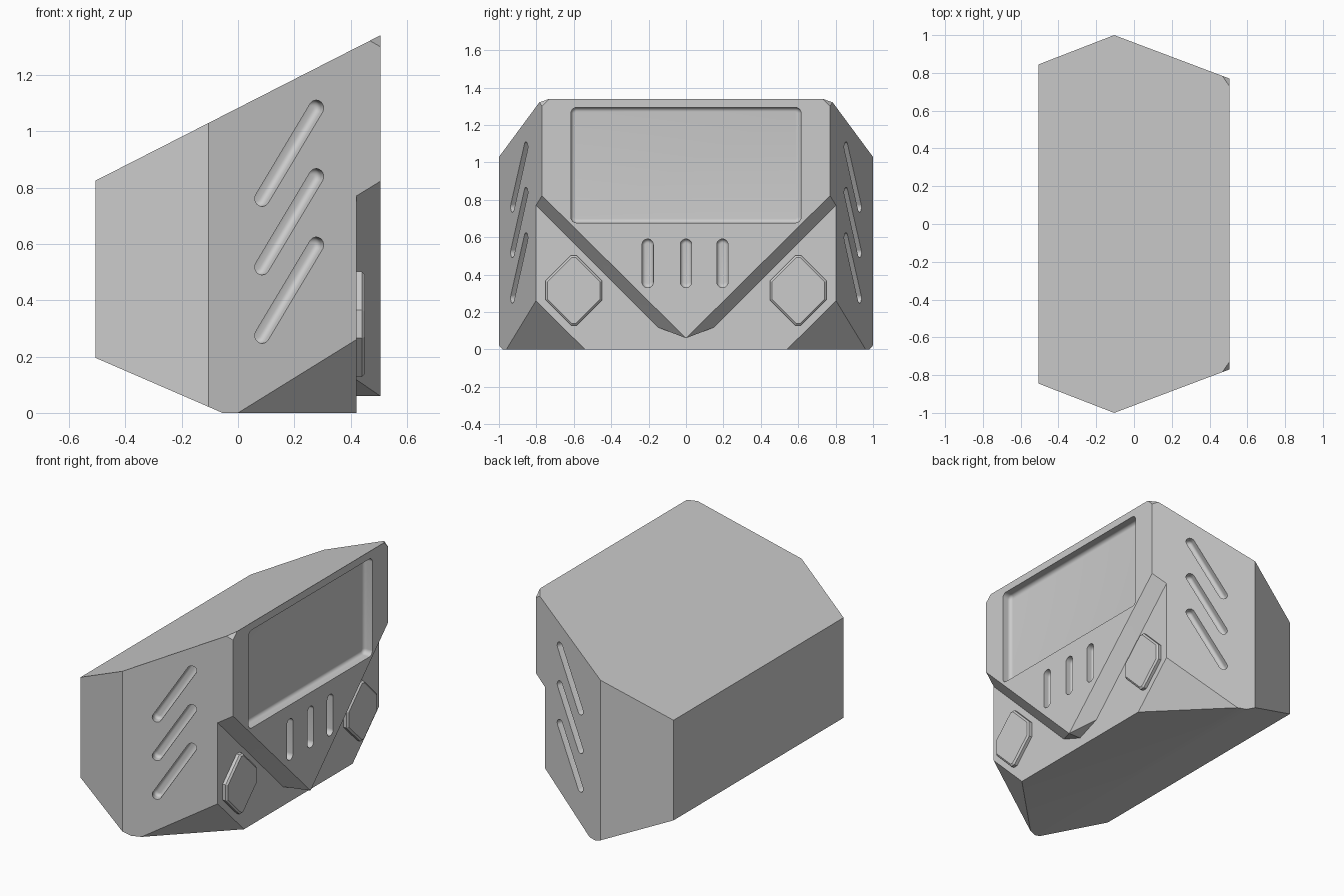
import bpy, bmesh, math
from mathutils import Matrix, Vector

if "Cube" in bpy.data.objects:
    bpy.data.objects.remove(bpy.data.objects["Cube"])

grey = bpy.data.materials.new("plain_grey")
grey.use_nodes = True
grey.diffuse_color = (0.6, 0.6, 0.6, 1)
grey.node_tree.nodes["Principled BSDF"].inputs["Base Color"].default_value = (0.6, 0.6, 0.6, 1)

FRONT_X, RECESS_X = 0.505, 0.42


def side_y(x):
    """Half width of the tapering casing at depth x."""
    return 1 - (x + 0.105) * 0.377


def top_z(x):
    return 1.34 + (x - FRONT_X) * 0.51


def make_object(name, bm):
    bmesh.ops.recalc_face_normals(bm, faces=bm.faces)
    mesh = bpy.data.meshes.new(name)
    bm.to_mesh(mesh)
    bm.free()
    mesh.materials.append(grey)
    obj = bpy.data.objects.new(name, mesh)
    bpy.context.collection.objects.link(obj)
    return obj


def loft(bm, rings, matrix):
    """Skin a stack of (outline, height) rings and cap both ends."""
    loops = [[bm.verts.new(matrix @ Vector((x, y, h))) for x, y in pts] for pts, h in rings]
    for a, b in zip(loops, loops[1:]):
        for i in range(len(a)):
            j = (i + 1) % len(a)
            bm.faces.new((a[i], a[j], b[j], b[i]))
    bm.faces.new(loops[0])
    bm.faces.new(loops[-1])


def clip(bm, point, normal):
    """Slice off everything on the normal's side and close the cut."""
    bmesh.ops.bisect_plane(bm, geom=bm.verts[:] + bm.edges[:] + bm.faces[:], dist=1e-5,
                           plane_co=point, plane_no=normal, clear_outer=True)
    bmesh.ops.holes_fill(bm, edges=[e for e in bm.edges if e.is_boundary], sides=0)


def rounded_rect(w, h, r, steps=8):
    pts = []
    for k, (sx, sy) in enumerate([(1, 1), (-1, 1), (-1, -1), (1, -1)]):
        for i in range(steps + 1):
            t = (k + i / steps) * math.pi / 2
            pts.append((sx * (w - r) + r * math.cos(t), sy * (h - r) + r * math.sin(t)))
    return pts


def pocket(bm, matrix, w, h, r, depth, fillet):
    """Cutter for a rounded pocket with a filleted floor."""
    rings = [(rounded_rect(w, h, r), 0.05)]
    for i in range(7):
        t = i / 6 * math.pi / 2
        inset = fillet * (1 - math.cos(t))
        rings.append((rounded_rect(w - inset, h - inset, r - inset),
                      fillet - depth - fillet * math.sin(t)))
    loft(bm, rings, matrix)


def frame(origin, up, normal):
    right = up.cross(normal)
    m = Matrix((right, up, normal)).transposed().to_4x4()
    m.translation = origin
    return m


def on_front(x, y, z):
    return frame(Vector((x, y, z)), Vector((0, 0, 1)), Vector((1, 0, 0)))


def boolean(target, tool, operation):
    mod = target.modifiers.new(operation.lower(), "BOOLEAN")
    mod.object, mod.operation, mod.solver = tool, operation, "EXACT"
    bpy.context.view_layer.objects.active = target
    bpy.ops.object.modifier_apply(modifier=mod.name)
    bpy.data.objects.remove(tool)


# Casing: tapered plan, sloping top, undercut back, chamfered lower corners
plan = [(-0.505, -0.845), (-0.105, -1), (RECESS_X, -side_y(RECESS_X)),
        (RECESS_X, side_y(RECESS_X)), (-0.105, 1), (-0.505, 0.845)]
bm = bmesh.new()
loft(bm, [(plan, 0), (plan, 1.5)], Matrix())
clip(bm, (FRONT_X, 0, 1.34), (-0.51, 0, 1))
clip(bm, (-0.055, 0, 0), (-0.195, 0, -0.45))
for s in (1, -1):
    a = Vector((0, s * side_y(0), 0))
    b = Vector((RECESS_X, s * side_y(RECESS_X), 0.26))
    c = Vector((RECESS_X, s * 0.54, 0))
    n = (b - a).cross(c - a)
    clip(bm, a, n if n.z < 0 else -n)
casing = make_object("casing", bm)

# Raised front panel with a bevelled V-shaped lower edge
bm = bmesh.new()
corners = [(FRONT_X, 0, 0.06), (RECESS_X, 0, 0.06)]
for s in (1, -1):
    corners += [(FRONT_X, s * 0.77, 0.822), (FRONT_X, s * 0.77, 1.3), (FRONT_X, s * 0.73, 1.34),
                (0.468, s * side_y(0.468), top_z(0.468)),
                (RECESS_X, s * 0.15, 0.118), (RECESS_X, s * side_y(RECESS_X), 0.77),
                (RECESS_X, s * side_y(RECESS_X), top_z(RECESS_X))]
for co in corners:
    bm.verts.new(co)
bmesh.ops.convex_hull(bm, input=bm.verts[:])
bmesh.ops.dissolve_limit(bm, angle_limit=math.radians(2), verts=bm.verts[:], edges=bm.edges[:])
boolean(casing, make_object("front_panel", bm), "UNION")

# Screen recess, front slots and slanted side vents
bm = bmesh.new()
pocket(bm, on_front(FRONT_X, 0, 0.985), 0.615, 0.308, 0.03, 0.06, 0.022)
for y in (-0.205, 0, 0.195):
    pocket(bm, on_front(FRONT_X, y, 0.46), 0.03, 0.13, 0.03, 0.05, 0.02)
for s in (1, -1):
    normal = Vector((0.377, s, 0)).normalized()
    for k in range(3):
        low = Vector((0.086, s * side_y(0.086), 0.275 + 0.243 * k))
        high = Vector((0.278, s * side_y(0.278), 0.596 + 0.243 * k))
        axis = high - low
        pocket(bm, frame((low + high) / 2, axis.normalized(), normal),
               0.028, axis.length / 2 + 0.028, 0.028, 0.05, 0.02)
boolean(casing, make_object("pocket_cutter", bm), "DIFFERENCE")

bpy.ops.object.select_all(action="DESELECT")
casing.select_set(True)
bpy.context.view_layer.objects.active = casing
bpy.ops.object.shade_smooth_by_angle(angle=math.radians(25))


# Lamps: truncated diamonds with a bevelled rim
def diamond(inset):
    w, h, d = 0.152 - inset, 0.187 - inset, 0.202 - inset * 1.4
    return [(w, d - w), (d - h, h), (h - d, h), (-w, d - w),
            (-w, w - d), (h - d, -h), (d - h, -h), (w, w - d)]


for name, y in (("left_lamp", 0.6), ("right_lamp", -0.6)):
    bm = bmesh.new()
    loft(bm, [(diamond(0), -0.01), (diamond(0), 0.02), (diamond(0.011), 0.03)],
         on_front(RECESS_X, y, 0.315))
    make_object(name, bm)
